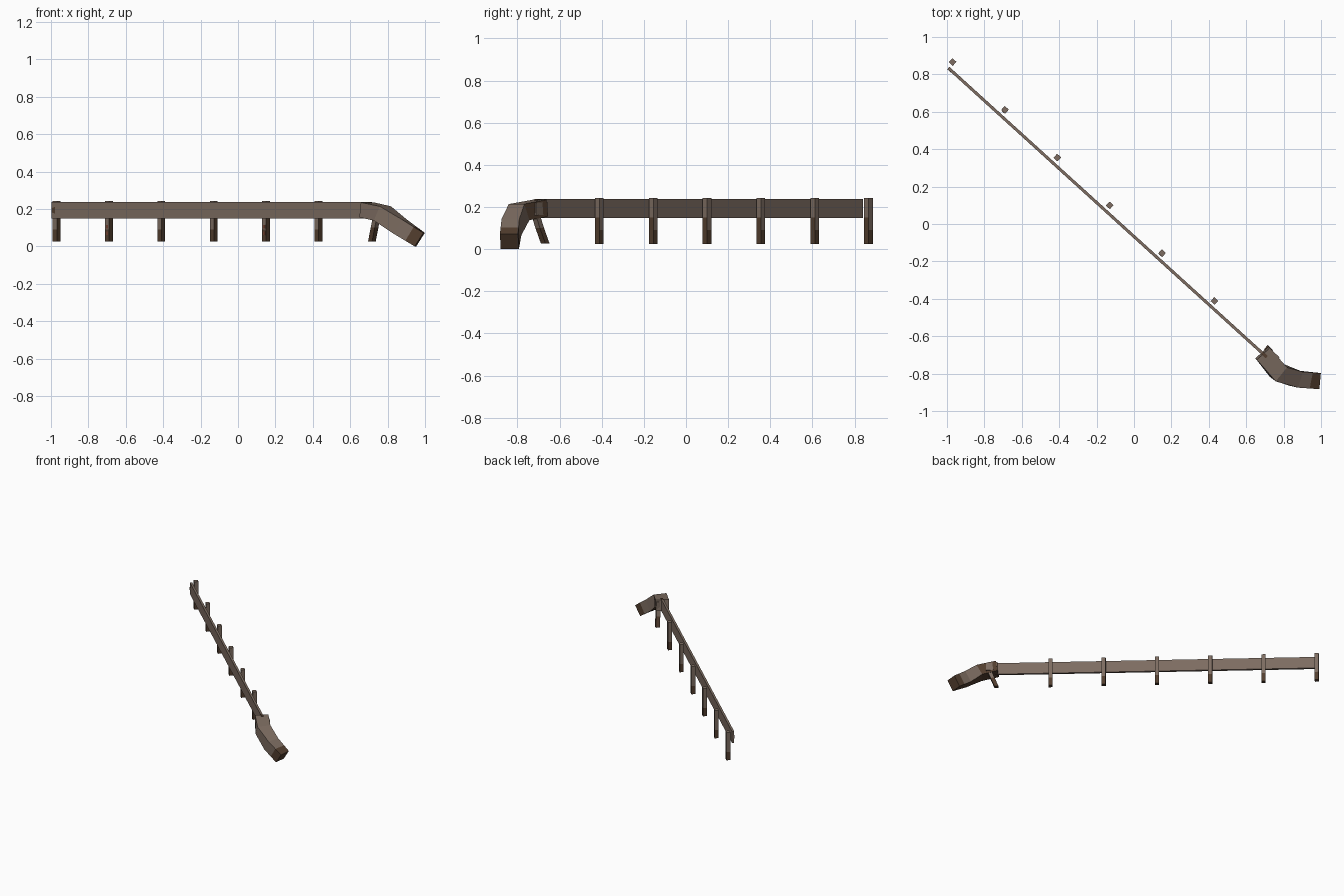
import bpy, bmesh, math
from mathutils import Vector

if "Cube" in bpy.data.objects:
    bpy.data.objects.remove(bpy.data.objects["Cube"])


def material(name, rgb):
    m = bpy.data.materials.new(name)
    m.diffuse_color = (*rgb, 1)
    m.use_nodes = True
    m.node_tree.nodes["Principled BSDF"].inputs["Base Color"].default_value = m.diffuse_color
    return m


MATS = [material("weathered_brown", (0.205, 0.152, 0.120)),
        material("dark_rust", (0.085, 0.048, 0.028)),
        material("red_rust", (0.17, 0.055, 0.03))]


def sweep(name, stations, rule):
    """Box section through stations (centre, side half-vector, up half-vector)."""
    bm = bmesh.new()
    rings = []
    for c, s, u in stations:
        c, s, u = Vector(c), Vector(s), Vector(u)
        rings.append([bm.verts.new(p) for p in (c + s + u, c - s + u, c - s - u, c + s - u)])
    for a, b in zip(rings, rings[1:]):
        for i in range(4):
            j = (i + 1) % 4
            bm.faces.new((a[i], a[j], b[j], b[i]))
    bm.faces.new(rings[0])
    bm.faces.new(rings[-1])
    bmesh.ops.recalc_face_normals(bm, faces=bm.faces)
    for f in bm.faces:
        f.material_index = rule(f.calc_center_median(), f.normal)
    me = bpy.data.meshes.new(name)
    bm.to_mesh(me)
    bm.free()
    for m in MATS:
        me.materials.append(m)
    ob = bpy.data.objects.new(name, me)
    bpy.context.collection.objects.link(ob)
    return ob


# Directions along and across the straight rail
along = Vector((0.74, -0.673, 0)).normalized()
across = Vector((-along.y, along.x, 0))

# Long flat rail
start, end = Vector((-0.992, 0.834, 0.193)), Vector((0.71, -0.712, 0.193))
cuts = [0, 0.985, 1]
sweep("rail", [(start.lerp(end, t), across * 0.008, (0, 0, 0.045)) for t in cuts],
      lambda c, n: 1 if c.x > 0.69 else 0)

# Rust spot on the rail end
p = start + along * 0.014 - across * 0.0085
sweep("rail_rust_spot", [(p - along * 0.012, across * 0.001, (0, 0, 0.012)),
                         (p + along * 0.012, across * 0.001, (0, 0, 0.018))],
      lambda c, n: 1)


# Upright posts, rusted toward the ground
def post_rule(c, n):
    if c.z < 0.085:
        return 1
    return 1 if c.z < 0.14 and n.dot(along) > 0.5 else 0


for k in range(6):
    base = Vector((-0.97 + 0.28 * k, 0.866 - 0.2555 * k, 0))
    sweep(f"post_{k + 1}",
          [(base + Vector((0, 0, z)), across * 0.0145, along * 0.0145)
           for z in (0.025, 0.09, 0.15, 0.243)], post_rule)
    if k in (1, 4):
        # Small red rust flakes on the rail-side face
        for z in (0.07, 0.105):
            q = base - across * 0.015 + Vector((0, 0, z))
            sweep(f"post_{k + 1}_flake", [(q - along * 0.008, across * 0.001, (0, 0, 0.008)),
                                          (q + along * 0.008, across * 0.001, (0, 0, 0.010))],
                  lambda c, n: 2)

# Leaning post under the bent end
sweep("leaning_post",
      [((0.716, -0.668, 0.027), across * 0.0145, along * 0.0145),
       ((0.73, -0.694, 0.10), across * 0.0145, along * 0.0145),
       ((0.748, -0.722, 0.19), across * 0.0145, along * 0.0145)], post_rule)

# Bracket plate joining the leaning post to the end piece
sweep("post_bracket",
      [((0.708, -0.668, 0.195), across * 0.014, (0, 0, 0.03)),
       ((0.768, -0.722, 0.19), across * 0.014, (0, 0, 0.03))], lambda c, n: 0)

# Bent end piece curling down to the ground
S0 = ((0.688, -0.690, 0.195), (0.035, 0.032, 0), (0.004, -0.004, 0.040))
S1 = ((0.772, -0.792, 0.176), (0.030, 0.037, 0), (0.016, -0.012, 0.038))
S2 = ((0.868, -0.828, 0.105), (0.013, 0.042, 0), (0.022, -0.005, 0.038))
S3 = ((0.972, -0.838, 0.036), (0.004, 0.043, 0), (0.023, -0.002, 0.036))


def mix(a, b, t):
    return tuple(Vector(p).lerp(Vector(q), t) for p, q in zip(a, b))


def end_rule(c, n):
    if n.z < -0.4 or n.x > 0.75:
        return 1
    if c.x > 0.94 or (c.x > 0.89 and n.y < -0.7 and c.x > 0.92):
        return 1
    return 0


sweep("bent_end", [S0, S1, S2, mix(S2, S3, 0.55), S3], end_rule)
